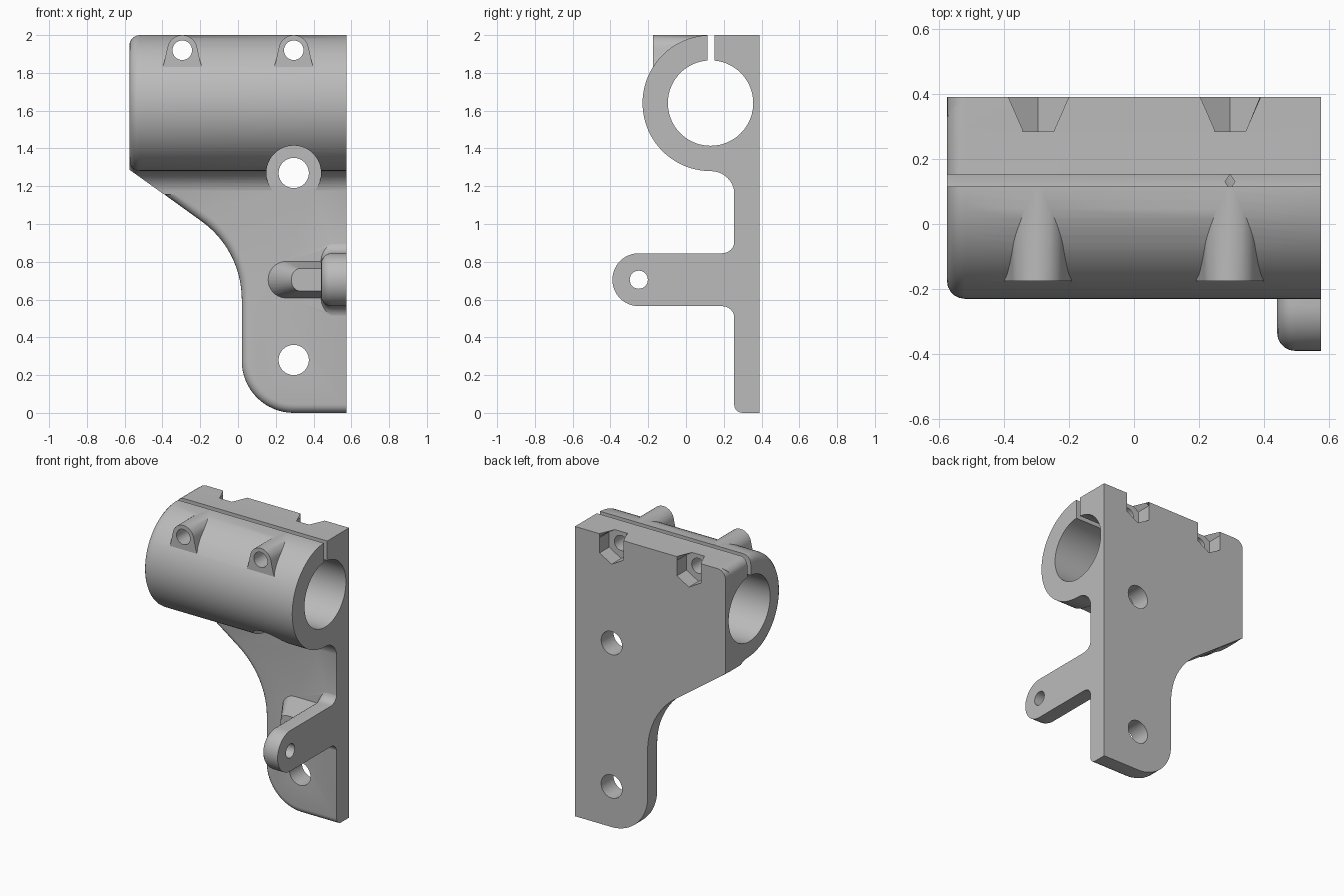
import bpy
import bmesh
from math import sin, cos, radians

cube = bpy.data.objects.get("Cube")
if cube:
    bpy.data.objects.remove(cube, do_unlink=True)

RIGHT, LEFT = 0.575, -0.575
FRONT, BACK = 0.255, 0.39
BORE_Y, BORE_Z = 0.13, 1.64
HOLE_X = 0.295
SCREW_Z = 1.92

grey = bpy.data.materials.new("grey plastic")
grey.use_nodes = True
grey.diffuse_color = (0.5, 0.5, 0.5, 1)
grey.node_tree.nodes["Principled BSDF"].inputs["Base Color"].default_value = (0.5, 0.5, 0.5, 1)


def arc(cx, cy, r, a0, a1, n=12):
    angles = [radians(a0 + (a1 - a0) * i / n) for i in range(n + 1)]
    return [(cx + r * cos(a), cy + r * sin(a)) for a in angles]


def loft(name, pts_a, pts_b, axis, a, b, bevel=0.0, keep=None):
    """Solid between two matching profiles at a and b along an axis; the edges at a can be rounded."""
    def place(p, t):
        return {"x": (t, p[0], p[1]), "y": (p[0], t, p[1]), "z": (p[0], p[1], t)}[axis]
    bm = bmesh.new()
    va = [bm.verts.new(place(p, a)) for p in pts_a]
    vb = [bm.verts.new(place(p, b)) for p in pts_b]
    bm.faces.new(va)
    bm.faces.new(vb)
    n = len(va)
    for i in range(n):
        j = (i + 1) % n
        bm.faces.new((va[i], va[j], vb[j], vb[i]))
    bmesh.ops.recalc_face_normals(bm, faces=bm.faces)
    if bevel:
        rim = set(va)
        edges = [e for e in bm.edges if e.verts[0] in rim and e.verts[1] in rim
                 and not (keep and keep(e))]
        bmesh.ops.bevel(bm, geom=edges, offset=bevel, offset_type="OFFSET", segments=5,
                        profile=0.5, affect="EDGES", clamp_overlap=False)
        bmesh.ops.recalc_face_normals(bm, faces=bm.faces)
    mesh = bpy.data.meshes.new(name)
    bm.to_mesh(mesh)
    bm.free()
    obj = bpy.data.objects.new(name, mesh)
    bpy.context.collection.objects.link(obj)
    return obj


def prism(name, pts, axis, a, b, bevel=0.0, keep=None):
    return loft(name, pts, pts, axis, a, b, bevel, keep)


def rod(name, axis, cx, cy, r, a, b, n=48):
    return prism(name, arc(cx, cy, r, 0, 360, n)[:-1], axis, a, b)


def combine(target, tool, operation):
    """Apply a boolean and discard the tool."""
    bpy.context.view_layer.objects.active = target
    mod = target.modifiers.new("cut", "BOOLEAN")
    mod.operation = operation
    mod.solver = "EXACT"
    mod.object = tool
    bpy.ops.object.modifier_apply(modifier=mod.name)
    bpy.data.objects.remove(tool, do_unlink=True)


# Mounting plate outline: rounded foot, hollow curve, slope, upper body
foot = [(RIGHT, 0.0)]
lower = list(reversed(arc(HOLE_X, 0.275, 0.275, 180, 270, 16)))
sweep = arc(-0.49, 0.6, 0.51, 0, 55.3, 16)
plate_top = [(LEFT, 1.29)] + arc(LEFT + 0.06, 1.94, 0.06, 180, 90, 6) + [(RIGHT, 2.0)]
body = prism("clamp_bracket", foot + lower + sweep + plate_top, "y", FRONT, BACK, 0.045,
             lambda e: all(v.co.x > RIGHT - 0.001 for v in e.verts))

# Clamp barrel with a square back and a fillet down to the plate
side = ([(0.37, 2.0)] + arc(BORE_Y, BORE_Z, 0.36, 90, 270, 40)
        + arc(0.132, 1.155, 0.125, 90, 0, 10)[1:] + [(0.37, 1.155)])
clamp = prism("clamp_barrel", side, "x", LEFT, RIGHT, 0.055)

# Trim the barrel to the plate slope and clear the upper screw head
trim = prism("slope_trim", [(0.8, 0.5), (0.022, 0.5)] + sweep + [(-0.7, 1.377), (-0.7, 2.2), (0.8, 2.2)],
             "y", -0.6, 0.6)
combine(clamp, trim, "INTERSECT")
combine(clamp, rod("screw_clearance", "y", HOLE_X, 1.27, 0.145, -0.5, 0.26), "DIFFERENCE")
combine(body, clamp, "UNION")

# Forward arm with a rounded tip and filleted root
arm_side = ([(0.32, 0.91)] + arc(0.192, 0.91, 0.065, 0, -90, 6)
            + arc(-0.25, 0.705, 0.14, 90, 270, 24)
            + arc(0.192, 0.5, 0.065, 90, 0, 6) + [(0.32, 0.5)])
combine(body, prism("arm", arm_side, "x", 0.44, RIGHT, 0.055), "UNION")

# Gusset bracing the arm: tapered towards the front
def gusset_section(half):
    return arc(0.25, 0.705, half, 90, 270, 14) + [(0.5, 0.705 - half), (0.5, 0.705 + half)]

rib_base = gusset_section(0.1)
rib_tip = [(x + 0.02 if x > 0.3 else 0.33 + (x - 0.25) * 0.8, z) for x, z in gusset_section(0.06)]
combine(body, loft("gusset", rib_base, rib_tip, "y", 0.27, 0.06), "UNION")

# Screw bosses on the barrel
for x in (-HOLE_X, HOLE_X):
    boss = ([(x + 0.115, 1.8), (x + 0.095, 1.86)] + arc(x, SCREW_Z, 0.08, 10, 170, 16)
            + [(x - 0.095, 1.86), (x - 0.115, 1.8)])
    combine(body, prism("screw_boss", boss, "y", -0.175, 0.11), "UNION")

# Bore and clamping slit
combine(body, rod("bore", "x", BORE_Y, BORE_Z, 0.226, -0.8, 0.8, 72), "DIFFERENCE")
slit = [(0.115, 1.75), (0.152, 1.75), (0.152, 2.2), (0.115, 2.2)]
combine(body, prism("slit", slit, "x", -0.8, 0.8), "DIFFERENCE")

# Clamp screw holes and open-topped nut pockets
for x in (-HOLE_X, HOLE_X):
    combine(body, rod("screw_hole", "y", x, SCREW_Z, 0.052, -0.5, 0.5, 32), "DIFFERENCE")

    def pocket(top):
        half = [(0.0, -0.106), (0.092, -0.053), (0.092, 0.053), (top, 0.082), (top, 0.12)]
        ring = half + [(-u, v) for u, v in reversed(half[1:])]
        return [(x + u, SCREW_Z + v) for u, v in ring]

    combine(body, loft("nut_pocket", pocket(0.045), pocket(0.092), "y", 0.285, 0.392), "DIFFERENCE")

# Mounting holes and arm pivot hole
for z in (0.28, 1.27):
    combine(body, rod("mount_hole", "y", HOLE_X, z, 0.08, -0.5, 0.5), "DIFFERENCE")
combine(body, rod("pivot_hole", "x", -0.25, 0.705, 0.048, 0.3, 0.8, 32), "DIFFERENCE")

# Colour and shading
body.data.materials.clear()
body.data.materials.append(grey)
for face in body.data.polygons:
    face.material_index = 0
bpy.ops.object.select_all(action="DESELECT")
body.select_set(True)
bpy.context.view_layer.objects.active = body
bpy.ops.object.shade_smooth_by_angle(angle=radians(30))
